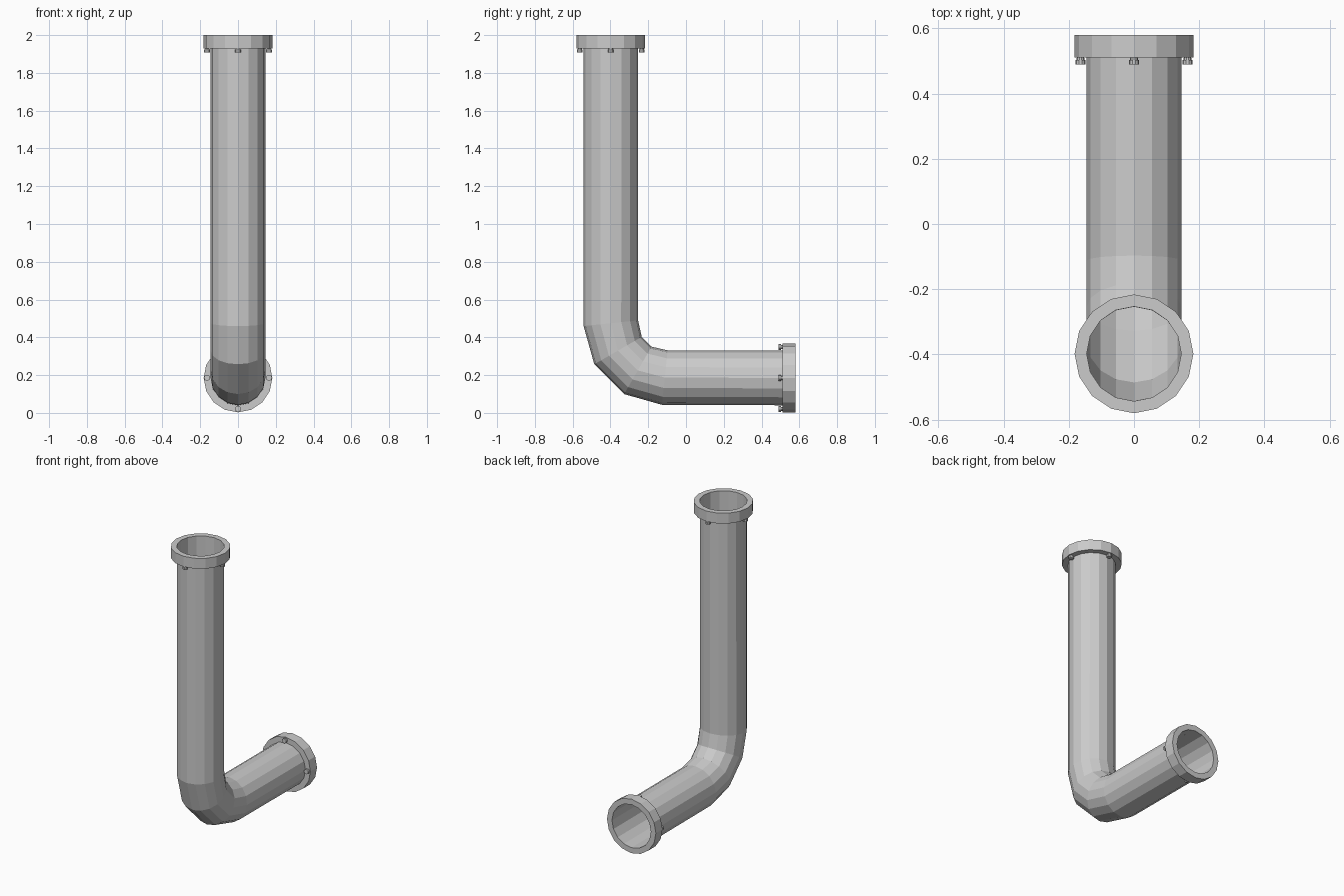
import bpy
from math import sin, cos, pi, radians
from mathutils import Vector

if "Cube" in bpy.data.objects:
    bpy.data.objects.remove(bpy.data.objects["Cube"])

PIPE_R, FLANGE_R, BOLT_RING = 0.145, 0.182, 0.164
Y_UP, Z_FLAT = -0.398, 0.185      # axes of the upright and the flat run
TOP, END = 2.0, 0.58              # open ends of the two runs


def heading(t):
    # t = 0 runs down, t = 90 degrees runs towards +y
    return Vector((0, sin(t), -cos(t))), Vector((0, cos(t), sin(t)))


def loft(name, rings, sides, cap=False):
    # rings: (centre, heading angle, radius)
    verts, faces = [], []
    for c, t, r in rings:
        v = heading(t)[1]
        for i in range(sides):
            a = 2 * pi * i / sides
            verts.append(Vector(c) + Vector((r * cos(a), 0, 0)) + v * r * sin(a))
    for k in range(len(rings) - 1):
        a, b = k * sides, (k + 1) * sides
        for i in range(sides):
            j = (i + 1) % sides
            faces.append((b + i, b + j, a + j, a + i))
    if cap:
        last = (len(rings) - 1) * sides
        faces.append([last + i for i in reversed(range(sides))])
    mesh = bpy.data.meshes.new(name)
    mesh.from_pydata(verts, [], faces)
    mesh.update()
    obj = bpy.data.objects.new(name, mesh)
    bpy.context.collection.objects.link(obj)
    return obj


def lathe(name, origin, t, profile, sides, cap=False):
    # profile: (distance along heading, radius)
    n = heading(t)[0]
    return loft(name, [(Vector(origin) + n * d, t, r) for d, r in profile], sides, cap)


# Thin open pipe with a three-segment elbow
path = [(Y_UP, TOP, 0), (Y_UP, 0.475, 6), (-0.36, 0.33, 30),
        (-0.255, 0.225, 60), (-0.112, Z_FLAT + 0.002, 84), (END, Z_FLAT, 90)]
loft("pipe", [((0, y, z), radians(t), PIPE_R) for y, z, t in path], 16)

# Flange collars with four bolts each
ends = [("top", Vector((0, Y_UP, TOP)), 0), ("back", Vector((0, END, Z_FLAT)), -pi / 2)]
for label, origin, t in ends:
    lathe(label + "_flange", origin, t,
          [(0, PIPE_R), (0, FLANGE_R), (0.07, FLANGE_R), (0.07, PIPE_R)], 16)
    n, v = heading(t)
    for k in range(4):
        a = k * pi / 2
        pos = origin + n * 0.07 + (Vector((1, 0, 0)) * cos(a) + v * sin(a)) * BOLT_RING
        lathe(f"{label}_bolt_{k + 1}", pos, t,
              [(-0.005, 0.011), (0.007, 0.012), (0.007, 0.016), (0.021, 0.016)], 10, cap=True)
